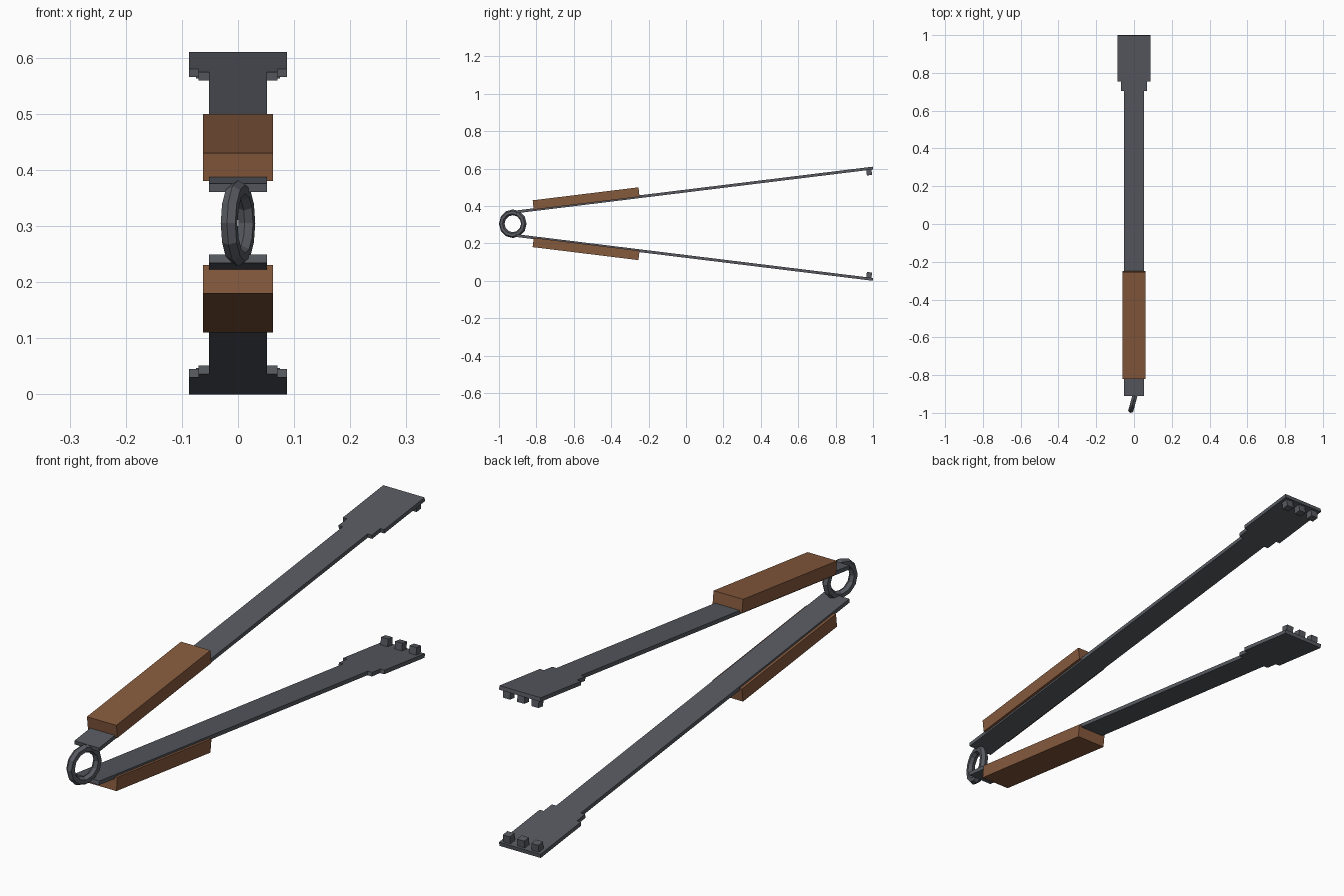
import bpy, bmesh, math
from mathutils import Matrix, Vector

cube = bpy.data.objects.get("Cube")
if cube:
    bpy.data.objects.remove(cube)

MID_Z = 0.305
TILT = math.radians(7)
THICK = 0.015


def material(name, color):
    mat = bpy.data.materials.new(name)
    mat.use_nodes = True
    mat.diffuse_color = (*color, 1)
    mat.node_tree.nodes["Principled BSDF"].inputs["Base Color"].default_value = (*color, 1)
    return mat


steel = material("dark steel", (0.095, 0.102, 0.118))
wood = material("brown wood", (0.235, 0.100, 0.046))


def prism(name, outline, low, high, mat, place):
    """Extrude a flat outline from low to high and place it."""
    bm = bmesh.new()
    face = bm.faces.new([bm.verts.new((x, y, low)) for x, y in outline])
    top = bmesh.ops.extrude_face_region(bm, geom=[face])["geom"]
    bmesh.ops.translate(bm, vec=(0, 0, high - low),
                        verts=[v for v in top if isinstance(v, bmesh.types.BMVert)])
    bm.transform(place)
    bmesh.ops.recalc_face_normals(bm, faces=bm.faces)
    mesh = bpy.data.meshes.new(name)
    bm.to_mesh(mesh)
    bm.free()
    mesh.materials.append(mat)
    obj = bpy.data.objects.new(name, mesh)
    bpy.context.collection.objects.link(obj)


def rect(x, half_width, start, end):
    return [(x - half_width, start), (x + half_width, start),
            (x + half_width, end), (x - half_width, end)]


# Arm outline: narrow strip, small shoulder, wide gripping head
half = [(0.052, 0), (0.052, 1.627), (0.070, 1.627), (0.070, 1.677),
        (0.087, 1.677), (0.087, 1.9225)]
arm = half + [(-x, y) for x, y in reversed(half)]

# Upper arm, and the lower one mirrored about the middle height
upper = Matrix.Translation((0, -0.91, 0.3757)) @ Matrix.Rotation(TILT, 4, 'X')
flip = Matrix.Translation((0, 0, 2 * MID_Z)) @ Matrix.Scale(-1, 4, Vector((0, 0, 1)))
for side, place in (("upper", upper), ("lower", flip @ upper)):
    prism(side + "_arm", arm, -THICK, 0, steel, place)
    prism(side + "_handle", rect(0, 0.062, 0.096, 0.666), -0.0075, 0.043, wood, place)
    for i in (-1, 0, 1):
        prism(f"{side}_tooth_{i + 2}", rect(i * 0.06, 0.015, 1.886, 1.914),
              -0.043, -THICK / 2, steel, place)

# Hinge ring: faceted torus standing in the y-z plane
bpy.ops.mesh.primitive_torus_add(
    major_segments=12, minor_segments=6, major_radius=0.061, minor_radius=0.0155,
    location=(0, -0.926, MID_Z), rotation=(math.radians(15), math.radians(90), 0))
ring = bpy.context.object
ring.name = "hinge_ring"
ring.data.materials.append(steel)
